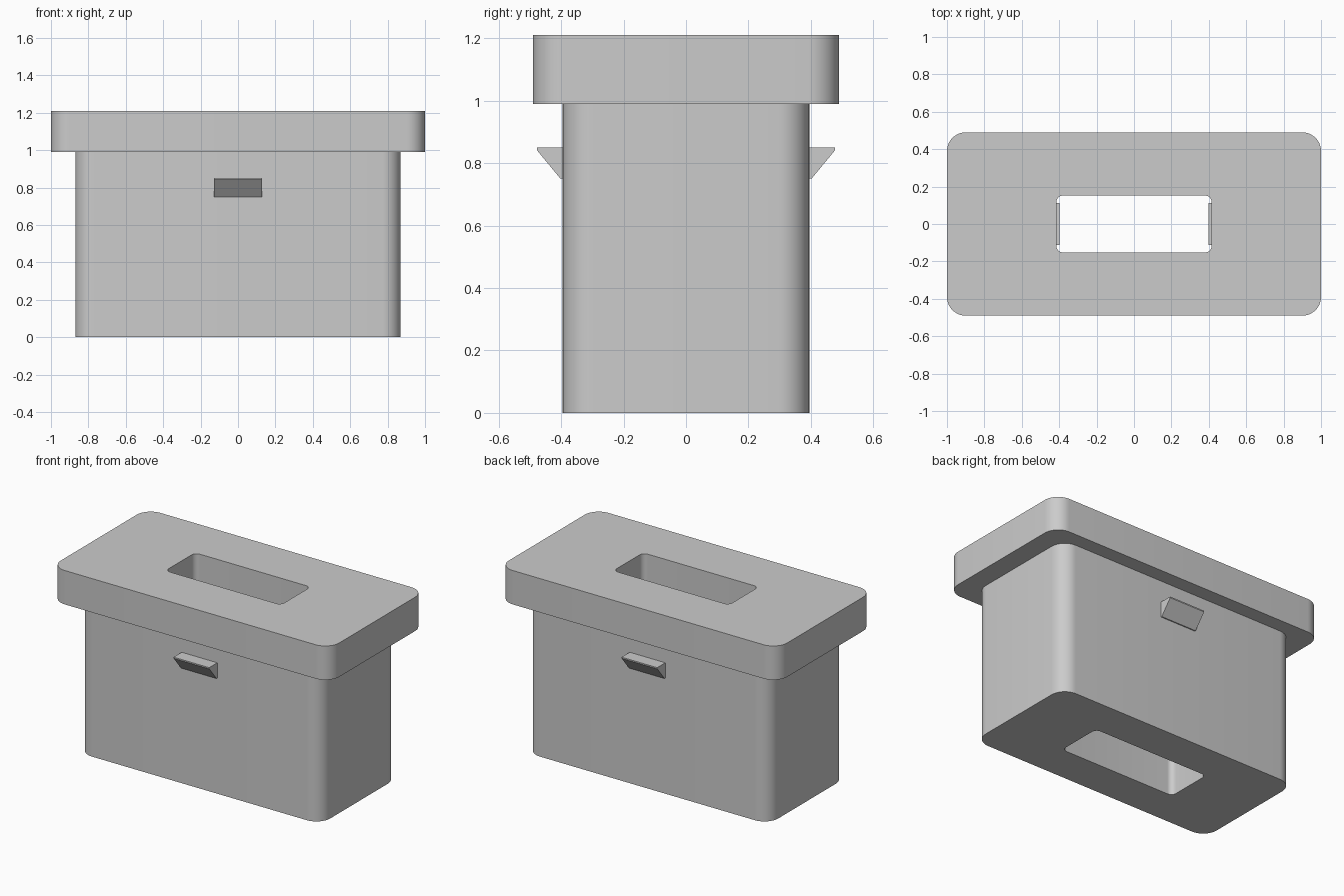
import bpy, bmesh, math

cube = bpy.data.objects.get("Cube")
if cube:
    bpy.data.objects.remove(cube, do_unlink=True)

# Single plain grey
grey = bpy.data.materials.new("plain_grey")
grey.use_nodes = True
colour = (0.6, 0.6, 0.6, 1)
grey.diffuse_color = colour
grey.node_tree.nodes["Principled BSDF"].inputs["Base Color"].default_value = colour

CORNER_STEPS = 10
BODY_TOP, LID_TOP = 0.99, 1.21


def finish(name, bm, smooth=False):
    bmesh.ops.recalc_face_normals(bm, faces=bm.faces)
    mesh = bpy.data.meshes.new(name)
    bm.to_mesh(mesh)
    bm.free()
    mesh.materials.append(grey)
    obj = bpy.data.objects.new(name, mesh)
    bpy.context.collection.objects.link(obj)
    if smooth:
        bpy.ops.object.select_all(action="DESELECT")
        obj.select_set(True)
        bpy.context.view_layer.objects.active = obj
        bpy.ops.object.shade_smooth_by_angle(angle=math.radians(30))
    return obj


def rounded_rect(half_x, half_y, radius):
    points = []
    for corner, (sx, sy) in enumerate([(1, 1), (-1, 1), (-1, -1), (1, -1)]):
        for step in range(CORNER_STEPS + 1):
            a = math.pi / 2 * (corner + step / CORNER_STEPS)
            points.append((sx * (half_x - radius) + radius * math.cos(a),
                           sy * (half_y - radius) + radius * math.sin(a)))
    return points


def stack(name, levels):
    """Skin a series of (outline, height) loops."""
    bm = bmesh.new()
    loops = [[bm.verts.new((x, y, z)) for x, y in outline] for outline, z in levels]
    for a, b in zip(loops, loops[1:]):
        for i in range(len(a)):
            j = (i + 1) % len(a)
            bm.faces.new((a[i], a[j], b[j], b[i]))
    return finish(name, bm, smooth=True)


def wedge(name, profile, half_width, angle):
    """Extrude an (outward, height) profile sideways and turn it about z."""
    bm = bmesh.new()
    c, s = math.cos(angle), math.sin(angle)
    ends = [[bm.verts.new((r * c - w * s, r * s + w * c, z)) for r, z in profile]
            for w in (-half_width, half_width)]
    bm.faces.new(ends[0])
    bm.faces.new(ends[1])
    for i in range(len(profile)):
        j = (i + 1) % len(profile)
        bm.faces.new((ends[0][i], ends[0][j], ends[1][j], ends[1][i]))
    return finish(name, bm)


# Body and lid share one slot running right through
slot = rounded_rect(0.415, 0.152, 0.035)
body = rounded_rect(0.87, 0.395, 0.1)
rim = rounded_rect(1.0, 0.49, 0.1)
stack("body", [(slot, BODY_TOP), (slot, 0), (body, 0), (body, BODY_TOP)])
stack("lid", [(body, BODY_TOP), (rim, BODY_TOP), (rim, LID_TOP),
              (slot, LID_TOP), (slot, BODY_TOP)])

# Snap catches on the front and back
catch = [(0.385, 0.75), (0.402, 0.75), (0.478, 0.842), (0.478, 0.85), (0.385, 0.85)]
wedge("front_catch", catch, 0.128, -math.pi / 2)
wedge("back_catch", catch, 0.128, math.pi / 2)

# Small ridges inside the ends of the slot
ridge = [(0.42, 0.75), (0.412, 0.75), (0.398, 0.842), (0.398, 0.85), (0.42, 0.85)]
wedge("left_slot_ridge", ridge, 0.112, 0)
wedge("right_slot_ridge", ridge, 0.112, math.pi)
